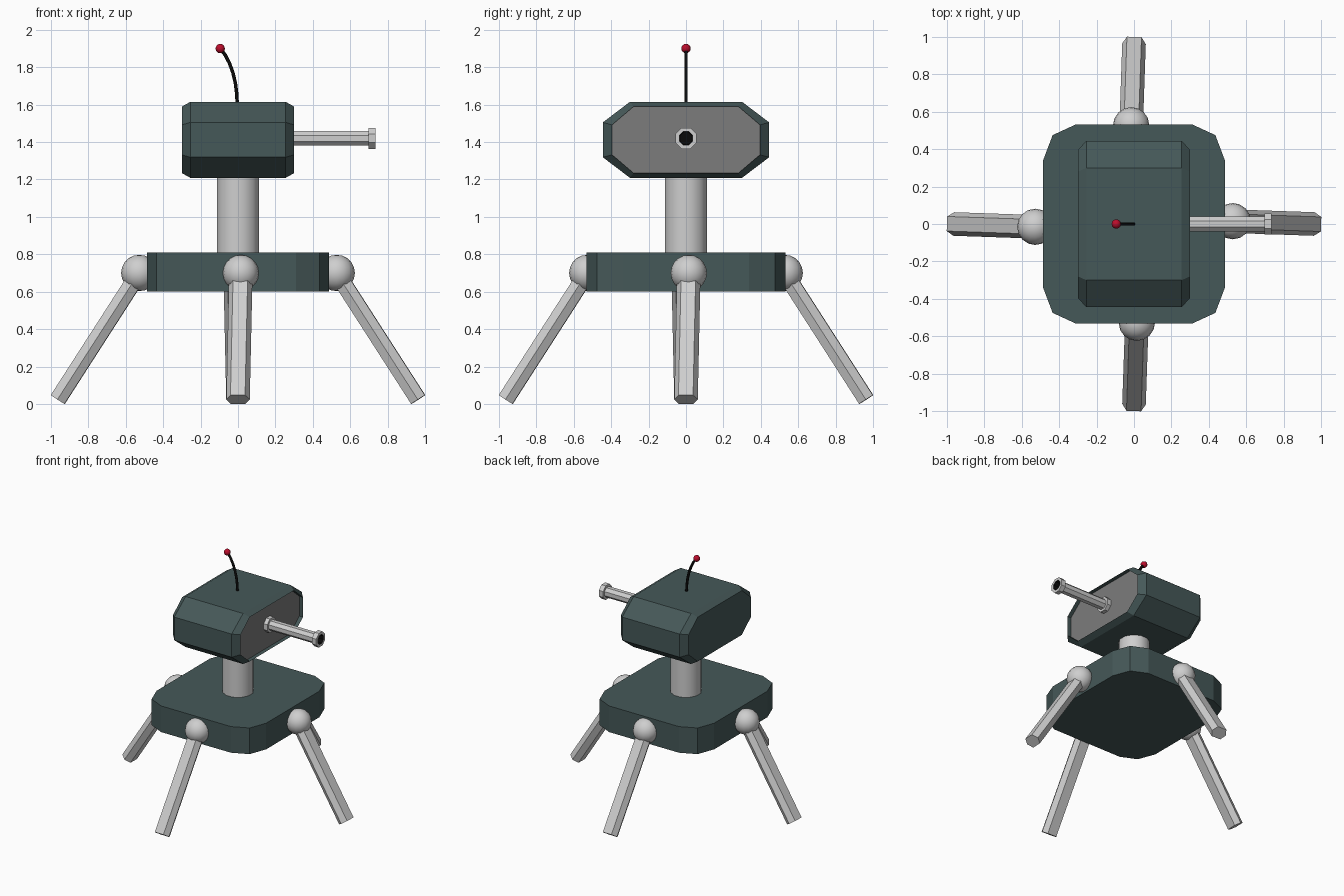
import bpy, bmesh, math
from mathutils import Vector, Matrix

if "Cube" in bpy.data.objects:
    bpy.data.objects.remove(bpy.data.objects["Cube"])


def material(name, rgb):
    m = bpy.data.materials.new(name)
    m.diffuse_color = (*rgb, 1)
    m.use_nodes = True
    m.node_tree.nodes["Principled BSDF"].inputs["Base Color"].default_value = m.diffuse_color
    return m


GREEN = material("dark green paint", (0.06, 0.098, 0.098))
METAL = material("light metal", (0.62, 0.62, 0.62))
GREY = material("grey plate", (0.2, 0.2, 0.2))
BLACK = material("black", (0.003, 0.003, 0.003))
RED = material("red", (0.5, 0.004, 0.025))


def finish(bm, name, mats, smooth=None):
    me = bpy.data.meshes.new(name)
    bm.to_mesh(me)
    bm.free()
    ob = bpy.data.objects.new(name, me)
    bpy.context.collection.objects.link(ob)
    for m in mats:
        me.materials.append(m)
    if smooth:
        bpy.ops.object.select_all(action='DESELECT')
        ob.select_set(True)
        bpy.context.view_layer.objects.active = ob
        bpy.ops.object.shade_smooth_by_angle(angle=math.radians(smooth))
    return ob


def loft(name, rings, mats, end_mat=0, band_mats=None, smooth=None):
    """Skin a list of equal-length point rings and cap both ends."""
    bm = bmesh.new()
    vs = [[bm.verts.new(p) for p in r] for r in rings]
    n = len(vs[0])
    for k, (a, b) in enumerate(zip(vs, vs[1:])):
        for i in range(n):
            f = bm.faces.new((a[i], a[(i + 1) % n], b[(i + 1) % n], b[i]))
            f.material_index = band_mats[k] if band_mats else 0
    bm.faces.new(vs[0][::-1])
    bm.faces.new(vs[-1]).material_index = end_mat
    bmesh.ops.recalc_face_normals(bm, faces=bm.faces)
    return finish(bm, name, mats, smooth)


def ball(name, centre, r, mat, seg=16):
    bm = bmesh.new()
    bmesh.ops.create_uvsphere(bm, u_segments=seg, v_segments=seg // 2 + 2, radius=r,
                              matrix=Matrix.Translation(centre))
    return finish(bm, name, [mat], 60)


def mirrored(quarter):
    """Mirror first-quadrant points into a closed counterclockwise outline."""
    half = quarter + [(-a, b) for a, b in reversed(quarter)]
    return half + [(-a, -b) for a, b in half]


def circle(n, r, offset=0.5):
    return [(r * math.cos(math.tau * (i + offset) / n), r * math.sin(math.tau * (i + offset) / n))
            for i in range(n)]


# Base platform with clipped corners
outline = mirrored([(0.487, 0.338), (0.435, 0.475), (0.31, 0.533)])
loft("base", [[(x, y, z) for x, y in outline] for z in (0.6, 0.81)], [GREEN])

# Neck column
loft("neck", [[(x, y, z) for x, y in circle(12, 0.115)] for z in (0.8, 1.22)], [METAL], smooth=35)

# Head: octagonal prism with bevelled ends and a recessed grey plate on the right
HZ = 1.412
outer = mirrored([(0.445, 0.093), (0.3, 0.203)])
inner = mirrored([(0.395, 0.08), (0.28, 0.178)])
sections = [(-0.3, inner), (-0.255, outer), (0.255, outer), (0.3, inner), (0.268, inner)]
loft("head", [[(x, y, HZ + z) for y, z in sec] for x, sec in sections], [GREEN, GREY], end_mat=1)

# Gun: flange, barrel and hollow muzzle in one lathe
profile = [(0.26, 0.061), (0.3, 0.061), (0.3, 0.042), (0.697, 0.042), (0.697, 0.061),
           (0.735, 0.061), (0.735, 0.039), (0.68, 0.036)]
loft("gun", [[(x, y, 1.42 + z) for y, z in circle(8, r)] for x, r in profile],
     [METAL, BLACK], end_mat=1, band_mats=[0, 0, 0, 0, 0, 0, 1], smooth=20)

# Antenna: thin bent rod with a red tip
path = [(-0.004, 1.6), (-0.007, 1.66), (-0.014, 1.715), (-0.027, 1.77), (-0.045, 1.82),
        (-0.068, 1.865), (-0.095, 1.9)]
rings = []
for i, (x, z) in enumerate(path):
    a, b = path[max(i - 1, 0)], path[min(i + 1, len(path) - 1)]
    d = Vector((b[0] - a[0], 0, b[1] - a[1])).normalized()
    side = Vector((d.z, 0, -d.x))
    rings.append([Vector((x, 0, z)) + side * u + Vector((0, v, 0)) for u, v in circle(8, 0.01)])
loft("antenna", rings, [BLACK], smooth=50)
ball("antenna_tip", (-0.095, 0, 1.9), 0.025, RED, 12)

# Four splayed legs with ball joints, repeated every quarter turn
section = [(0.063, 0), (0.039, 0.0435), (-0.039, 0.0435),
           (-0.063, 0), (-0.039, -0.0435), (0.039, -0.0435)]
for k, side_name in enumerate(("right", "back", "left", "front")):
    turn = Matrix.Rotation(k * math.pi / 2, 3, 'Z')
    hip = turn @ Vector((0.528, 0.015, 0.70))
    foot = turn @ Vector((0.9635, 0, 0.0235))
    d = (foot - hip).normalized()
    t = Vector((0, 0, 1)).cross(d).normalized()
    n = d.cross(t)
    loft(side_name + "_leg", [[c + t * u + n * v for u, v in section] for c in (hip, foot)], [METAL])
    ball(side_name + "_hip_joint", hip, 0.097, METAL)
